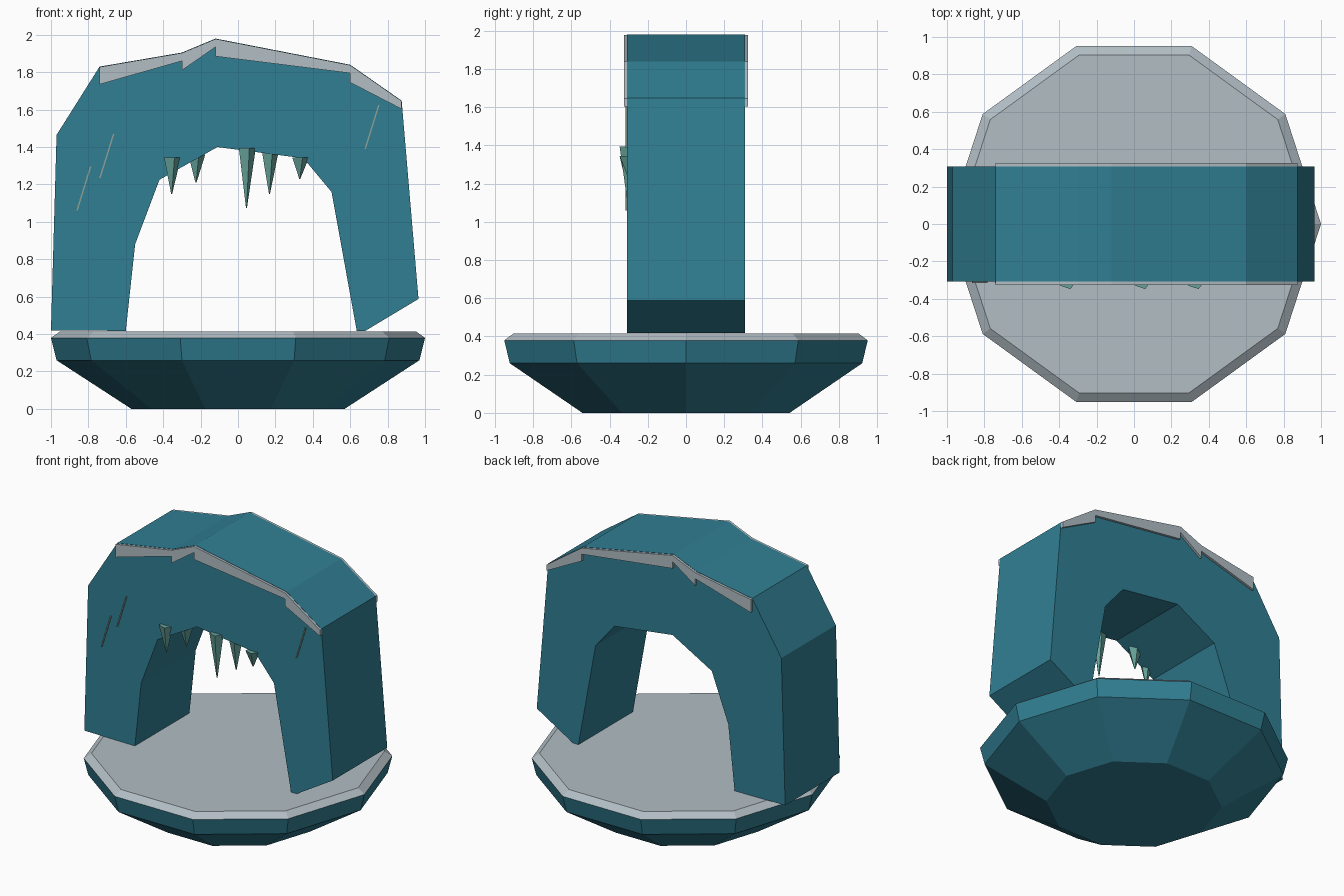
import bpy, bmesh, math
from mathutils import Matrix

if "Cube" in bpy.data.objects:
    bpy.data.objects.remove(bpy.data.objects["Cube"])


def material(name, rgb):
    mat = bpy.data.materials.new(name)
    mat.use_nodes = True
    mat.diffuse_color = (*rgb, 1)
    mat.node_tree.nodes["Principled BSDF"].inputs["Base Color"].default_value = (*rgb, 1)
    return mat


rock = material("teal rock", (0.03, 0.21, 0.29))
snow = material("pale snow", (0.44, 0.51, 0.55))
ice = material("green ice", (0.13, 0.36, 0.32))
frost = material("frost streak", (0.27, 0.36, 0.31))


def finish(name, bm, *mats):
    bmesh.ops.recalc_face_normals(bm, faces=bm.faces)
    mesh = bpy.data.meshes.new(name)
    bm.to_mesh(mesh)
    bm.free()
    for mat in mats:
        mesh.materials.append(mat)
    obj = bpy.data.objects.new(name, mesh)
    bpy.context.collection.objects.link(obj)
    return obj


def slab(name, profile, y0, y1, mat):
    """Extrude an (x, z) outline from y0 to y1."""
    bm = bmesh.new()
    face = bm.faces.new([bm.verts.new((x, y0, z)) for x, z in profile])
    out = bmesh.ops.extrude_face_region(bm, geom=[face])
    moved = [v for v in out["geom"] if isinstance(v, bmesh.types.BMVert)]
    bmesh.ops.translate(bm, verts=moved, vec=(0, y1 - y0, 0))
    return finish(name, bm, mat)


# Ten-sided floating base with a snowy rim and top
bm = bmesh.new()
rings = []
for radius, z in [(0.57, 0), (0.97, 0.26), (1.0, 0.38), (0.95, 0.415)]:
    angles = [math.tau * i / 10 for i in range(10)]
    rings.append([bm.verts.new((radius * math.cos(a), radius * math.sin(a), z)) for a in angles])
for low, high in zip(rings, rings[1:]):
    for i in range(10):
        j = (i + 1) % 10
        bm.faces.new((low[i], low[j], high[j], high[i]))
bm.faces.new(rings[0])
bm.faces.new(rings[-1])
for face in bm.faces:
    face.material_index = int(face.calc_center_median().z > 0.38)
finish("base", bm, rock, snow)

# Rock arch
ridge = [(-0.74, 1.83), (-0.3, 1.905), (-0.12, 1.98), (0.6, 1.84), (0.875, 1.648)]
outer = [(-1, 0.42), (-0.97, 1.465)] + ridge + [(0.965, 0.588), (0.68, 0.417), (0.635, 0.417)]
inner = [(0.5, 1.16), (0.35, 1.34), (-0.11, 1.4), (-0.42, 1.225), (-0.55, 0.88), (-0.6, 0.417)]
slab("arch", outer + inner, -0.308, 0.308, rock)

# Snow ledges along the ridge, thick at one end and thin at the other
for i, ((xa, za), (xb, zb)) in enumerate(zip(ridge, ridge[1:])):
    top = 0.002
    outline = [(xa, za - top), (xb, zb - top), (xb, zb - 0.045), (xa, za - 0.095)]
    slab(f"snow_ledge_{i + 1}", outline, -0.325, 0.325, snow)

# Icicles: x, y, top height, tip height
icicles = [(-0.355, -0.3, 1.345, 1.15), (-0.225, -0.26, 1.36, 1.21), (0.045, -0.3, 1.395, 1.075),
           (0.168, -0.26, 1.38, 1.15), (0.33, -0.3, 1.345, 1.23)]
for i, (x, y, top, tip) in enumerate(icicles):
    bm = bmesh.new()
    place = Matrix.Translation((x, y, (top + tip) / 2)) @ Matrix.Rotation(math.pi / 2, 4, "Z")
    bmesh.ops.create_cone(bm, cap_ends=True, segments=5, radius1=0.003, radius2=0.05,
                          depth=top - tip, matrix=place)
    # keep one flat side toward the front
    if min(v.co.y for v in bm.verts) < y - 0.045:
        bmesh.ops.rotate(bm, verts=bm.verts, cent=(x, y, 0), matrix=Matrix.Rotation(math.pi, 3, "Z"))
    finish(f"icicle_{i + 1}", bm, ice)

# Slanted frost streaks on the front
for i, (x, z) in enumerate([(-0.865, 1.06), (-0.742, 1.235), (0.676, 1.39)]):
    w, dx, dz = 0.008, 0.073, 0.235
    outline = [(x, z), (x + w, z), (x + dx + w, z + dz), (x + dx, z + dz)]
    slab(f"frost_streak_{i + 1}", outline, -0.316, -0.307, frost)
